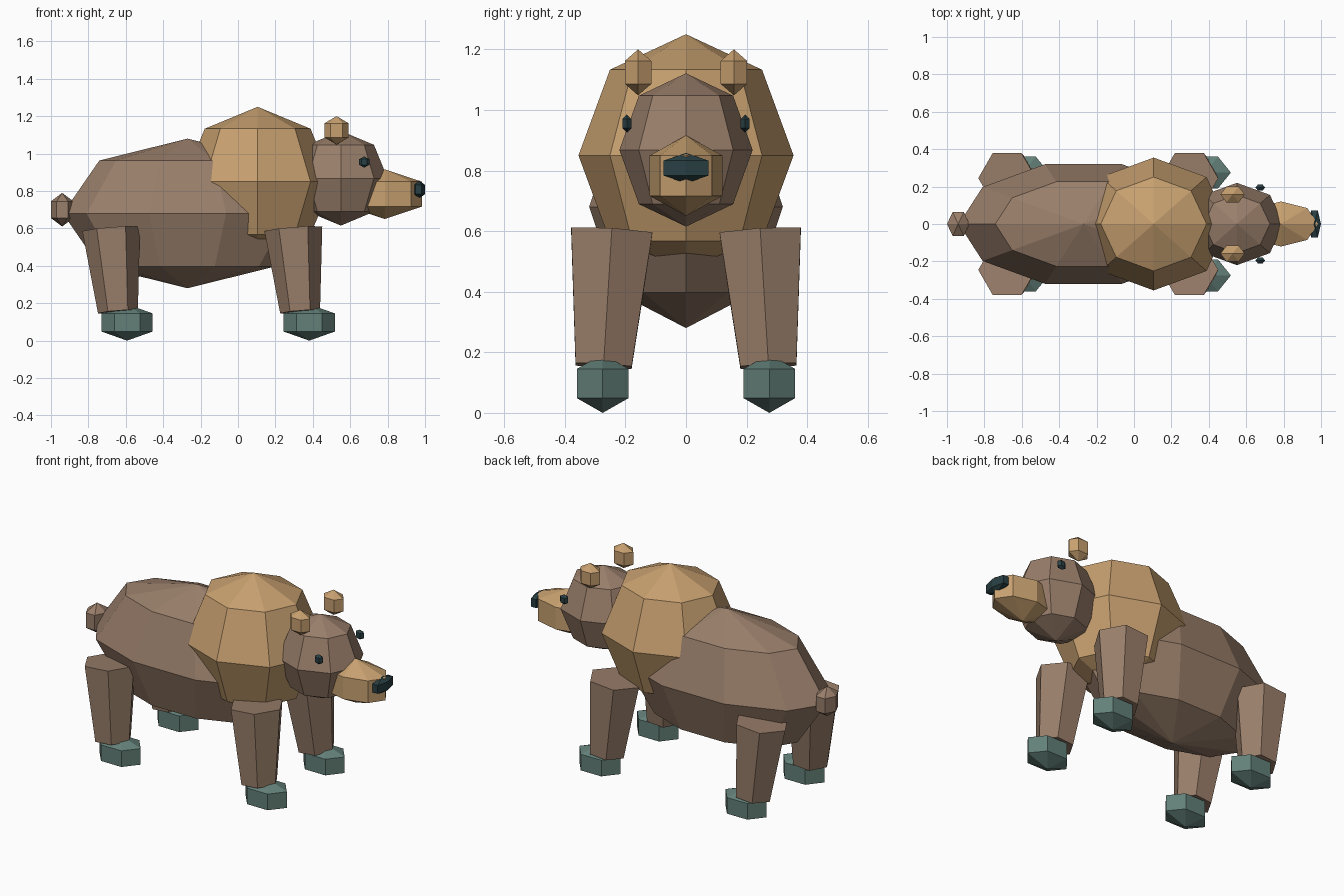
import bpy
import bmesh
from math import atan2
from mathutils import Matrix, Vector

cube = bpy.data.objects.get("Cube")
if cube:
    bpy.data.objects.remove(cube, do_unlink=True)


def material(name, rgb):
    mat = bpy.data.materials.new(name)
    mat.use_nodes = True
    color = (*rgb, 1.0)
    mat.diffuse_color = color
    bsdf = mat.node_tree.nodes["Principled BSDF"]
    bsdf.inputs["Base Color"].default_value = color
    bsdf.inputs["Roughness"].default_value = 0.9
    return mat


brown = material("brown fur", (0.32, 0.21, 0.145))
tan = material("tan fur", (0.57, 0.35, 0.16))
teal = material("grey teal paw", (0.125, 0.215, 0.19))
dark = material("dark teal", (0.022, 0.05, 0.056))


def align_to_x(bm):
    """Turn the mesh about z so that one column of vertices lies on the x axis."""
    v = next(v for v in bm.verts if v.co.xy.length > 0.01)
    turn = Matrix.Rotation(-atan2(v.co.y, v.co.x), 4, "Z")
    bmesh.ops.transform(bm, matrix=turn, verts=bm.verts)


def finish(name, bm, mat):
    mesh = bpy.data.meshes.new(name)
    bm.to_mesh(mesh)
    bm.free()
    mesh.materials.append(mat)
    obj = bpy.data.objects.new(name, mesh)
    bpy.context.collection.objects.link(obj)
    return obj


def ball(name, center, radii, mat, segments=6, rings=3):
    bm = bmesh.new()
    bmesh.ops.create_uvsphere(bm, u_segments=segments, v_segments=rings, radius=1)
    align_to_x(bm)
    bmesh.ops.scale(bm, vec=radii, verts=bm.verts)
    bmesh.ops.translate(bm, vec=center, verts=bm.verts)
    return finish(name, bm, mat)


def tapered_leg(name, bottom, top, r_bottom, r_top, mat):
    bottom, top = Vector(bottom), Vector(top)
    axis = top - bottom
    bm = bmesh.new()
    bmesh.ops.create_cone(bm, cap_ends=True, segments=6, radius1=r_bottom,
                          radius2=r_top, depth=axis.length)
    align_to_x(bm)
    tilt = Vector((0, 0, 1)).rotation_difference(axis).to_matrix().to_4x4()
    place = Matrix.Translation((bottom + top) / 2) @ tilt
    bmesh.ops.transform(bm, matrix=place, verts=bm.verts)
    return finish(name, bm, mat)


# Body, shoulder hump and tail
ball("body", (-0.27, 0, 0.68), (0.667, 0.336, 0.40), brown, 10, 4)
ball("shoulder_hump", (0.105, 0, 0.85), (0.40, 0.355, 0.40), tan, 8, 4)
ball("tail", (-0.94, 0, 0.70), (0.069, 0.085, 0.09), brown)

# Head, snout and nose
ball("head", (0.55, 0, 0.868), (0.25, 0.22, 0.253), brown, 8, 4)
ball("snout", (0.785, 0, 0.783), (0.23, 0.139, 0.133), tan, 8)
ball("nose", (0.965, 0, 0.808), (0.04, 0.098, 0.05), dark)

# Paired parts: ears, eyes, legs and paws
for side, s in (("left", 1), ("right", -1)):
    ball(side + "_ear", (0.527, s * 0.158, 1.124), (0.075, 0.058, 0.076), tan)
    ball(side + "_eye", (0.675, s * 0.195, 0.955), (0.031, 0.02, 0.03), dark)
    for end, x in (("front", 0.296), ("back", -0.678)):
        tapered_leg(f"{end}_{side}_leg", (x + 0.036, s * 0.272, 0.155),
                    (x, s * 0.245, 0.598), 0.107, 0.155, brown)
        ball(f"{end}_{side}_paw", (x + 0.085, s * 0.275, 0.097),
             (0.158, 0.113, 0.097), teal)
